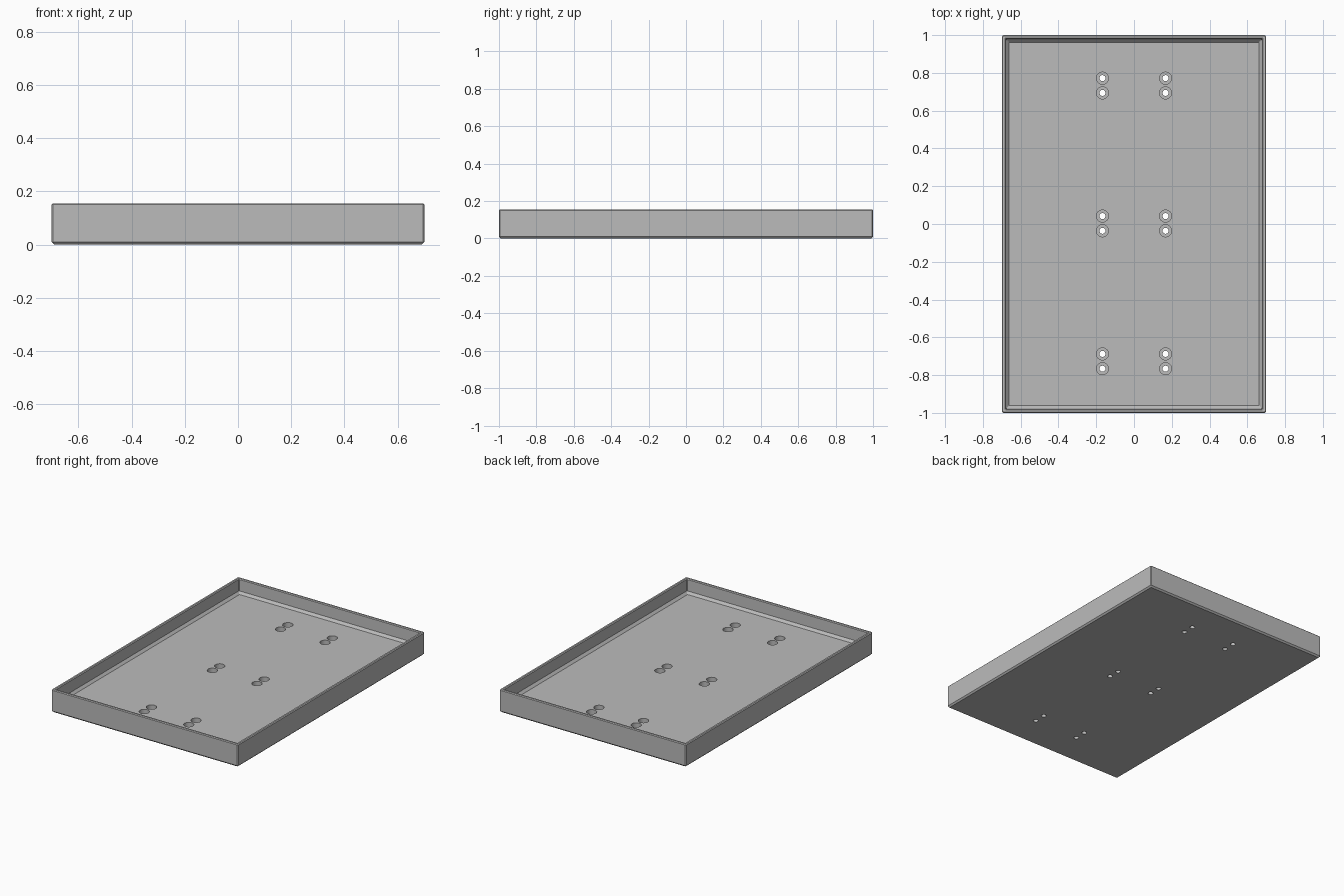
import bpy, bmesh

cube = bpy.data.objects.get("Cube")
if cube:
    bpy.data.objects.remove(cube, do_unlink=True)

HX, HY, TOP, FLOOR = 0.70, 1.0, 0.155, 0.058

grey = bpy.data.materials.new("plain grey")
grey.use_nodes = True
grey.diffuse_color = (0.5, 0.5, 0.5, 1)
grey.node_tree.nodes["Principled BSDF"].inputs["Base Color"].default_value = (0.5, 0.5, 0.5, 1)


def make_object(name, bm):
    bmesh.ops.recalc_face_normals(bm, faces=bm.faces)
    mesh = bpy.data.meshes.new(name)
    bm.to_mesh(mesh)
    bm.free()
    mesh.materials.append(grey)
    obj = bpy.data.objects.new(name, mesh)
    bpy.context.collection.objects.link(obj)
    return obj


def ring(bm, inset, z, cut):
    """Rectangle with slightly clipped corners."""
    x, y = HX - inset, HY - inset
    pts = [(x, y - cut), (x - cut, y), (cut - x, y), (-x, y - cut),
           (-x, cut - y), (cut - x, -y), (x - cut, -y), (x, cut - y)]
    return [bm.verts.new((px, py, z)) for px, py in pts]


# Tray: wall section swept round the rectangle (inset, height, corner cut)
section = [(0.010, 0, 0.004), (0, 0.010, 0.006), (0, TOP - 0.005, 0.006),
           (0.005, TOP, 0.004), (0.016, TOP, 0.003), (0.021, TOP - 0.005, 0.003),
           (0.023, FLOOR + 0.016, 0.003), (0.038, FLOOR, 0.003)]
bm = bmesh.new()
rings = [ring(bm, *p) for p in section]
for a, b in zip(rings, rings[1:]):
    for i in range(8):
        j = (i + 1) % 8
        bm.faces.new((a[i], a[j], b[j], b[i]))
bm.faces.new(rings[0])
bm.faces.new(rings[-1])
tray = make_object("tray", bm)


# Screw holes: pairs of counterbored through holes in two columns
def cutter(name, radius, low, high):
    bm = bmesh.new()
    for x in (-0.167, 0.167):
        for row in (-0.727, 0.003, 0.733):
            for dy in (-0.039, 0.039):
                res = bmesh.ops.create_cone(bm, cap_ends=True, segments=32, radius1=radius,
                                            radius2=radius, depth=high - low)
                bmesh.ops.translate(bm, verts=res["verts"],
                                    vec=(x, row + dy, (low + high) / 2))
    obj = make_object(name, bm)
    obj.hide_render = True
    obj.hide_set(True)
    return obj


for name, radius, low in (("counterbore_cutter", 0.032, 0.028), ("hole_cutter", 0.016, -0.05)):
    mod = tray.modifiers.new(name, "BOOLEAN")
    mod.operation = "DIFFERENCE"
    mod.solver = "EXACT"
    mod.object = cutter(name, radius, low, FLOOR + 0.03)

# Bake the cuts, drop the cutters, smooth the round walls only
bpy.context.view_layer.objects.active = tray
tray.select_set(True)
for mod in list(tray.modifiers):
    helper = mod.object
    bpy.ops.object.modifier_apply(modifier=mod.name)
    bpy.data.objects.remove(helper, do_unlink=True)
bpy.ops.object.shade_smooth_by_angle(angle=0.5)
